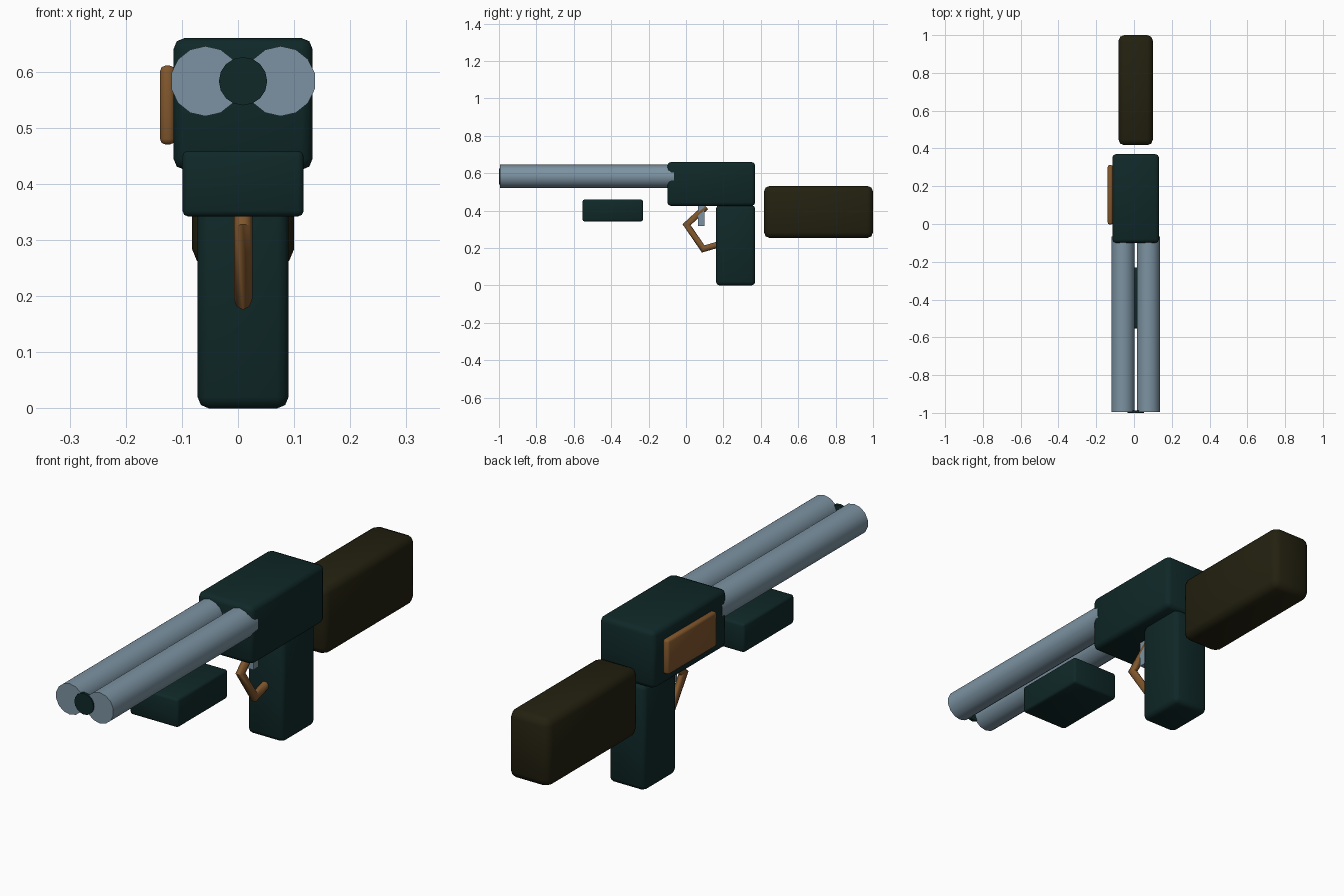
import bpy, bmesh, math
from mathutils import Matrix, Vector

if "Cube" in bpy.data.objects:
    bpy.data.objects.remove(bpy.data.objects["Cube"])


def material(name, rgb):
    m = bpy.data.materials.new(name)
    m.diffuse_color = (*rgb, 1)
    m.use_nodes = True
    m.node_tree.nodes["Principled BSDF"].inputs["Base Color"].default_value = m.diffuse_color
    return m


TEAL = material("dark teal", (0.005, 0.021, 0.021))
OLIVE = material("dark olive", (0.017, 0.015, 0.005))
BROWN = material("brown", (0.22, 0.095, 0.026))
STEEL = material("blue grey steel", (0.20, 0.29, 0.36))
CX = 0.009  # centre plane of the model


def finish(bm, name, mat, angle=40):
    me = bpy.data.meshes.new(name)
    bmesh.ops.recalc_face_normals(bm, faces=bm.faces)
    bm.to_mesh(me)
    bm.free()
    ob = bpy.data.objects.new(name, me)
    bpy.context.collection.objects.link(ob)
    me.materials.append(mat)
    bpy.ops.object.select_all(action='DESELECT')
    ob.select_set(True)
    bpy.context.view_layer.objects.active = ob
    bpy.ops.object.shade_smooth_by_angle(angle=math.radians(angle))
    return ob


def box(name, lo, hi, mat, bevel=0.02, segments=2):
    lo, hi = Vector(lo), Vector(hi)
    bm = bmesh.new()
    bmesh.ops.create_cube(bm, size=1, matrix=Matrix.Translation((lo + hi) / 2)
                          @ Matrix.Diagonal((*(hi - lo), 1)))
    if bevel:
        bmesh.ops.bevel(bm, geom=bm.edges[:], offset=bevel, segments=segments,
                        profile=0.5, affect='EDGES')
    return finish(bm, name, mat, 50)


def rod(name, x, z, r, y0, y1, mat, sides):
    bm = bmesh.new()
    bmesh.ops.create_cone(bm, cap_ends=True, segments=sides, radius1=r, radius2=r, depth=y1 - y0,
                          matrix=Matrix.Translation((x, (y0 + y1) / 2, z))
                          @ Matrix.Rotation(math.pi / 2, 4, 'X'))
    return finish(bm, name, mat)


# Main body blocks
box("receiver", (-0.115, -0.10, 0.425), (0.133, 0.37, 0.66), TEAL)
box("pistol_grip", (-0.072, 0.16, 0.0), (0.09, 0.37, 0.43), TEAL)
box("fore_grip", (-0.099, -0.553, 0.342), (0.117, -0.23, 0.459), TEAL, 0.01)
box("stock", (-0.082, 0.417, 0.254), (0.10, 1.0, 0.532), OLIVE, 0.03)
box("side_panel", (-0.139, -0.003, 0.47), (-0.112, 0.312, 0.611), BROWN, 0.01)

# Twin barrels with a small disc joining the muzzles
for side, sx in (("left", -1), ("right", 1)):
    rod(side + "_barrel", CX + sx * 0.067, 0.583, 0.0625, -0.995, -0.065, STEEL, 14)
rod("muzzle_disc", CX, 0.583, 0.043, -1.0, -0.988, TEAL, 16)

# Trigger and its bent guard
box("trigger", (CX - 0.014, 0.065, 0.318), (CX + 0.014, 0.099, 0.43), STEEL, 0)


def tube(name, path, r, mat, sides=8):
    pts = [Vector((CX, y, z)) for y, z in path]
    dirs = [(b - a).normalized() for a, b in zip(pts, pts[1:])]
    bm = bmesh.new()
    rings = []
    for i, p in enumerate(pts):
        a, b = dirs[max(i - 1, 0)], dirs[min(i, len(dirs) - 1)]
        t = (a + b).normalized()
        n = Vector((0, -t.z, t.y)) / max(t.dot(a), 0.3)  # mitred corner
        rings.append([bm.verts.new(p + r * (math.cos(k * math.tau / sides) * Vector((1, 0, 0))
                                            + math.sin(k * math.tau / sides) * n))
                      for k in range(sides)])
    for p, q in zip(rings, rings[1:]):
        for k in range(sides):
            j = (k + 1) % sides
            bm.faces.new((p[k], p[j], q[j], q[k]))
    bm.faces.new(rings[0])
    bm.faces.new(rings[-1])
    return finish(bm, name, mat, 50)


tube("trigger_guard", [(0.107, 0.42), (0.003, 0.325), (0.092, 0.195), (0.17, 0.218)], 0.0165, BROWN)
